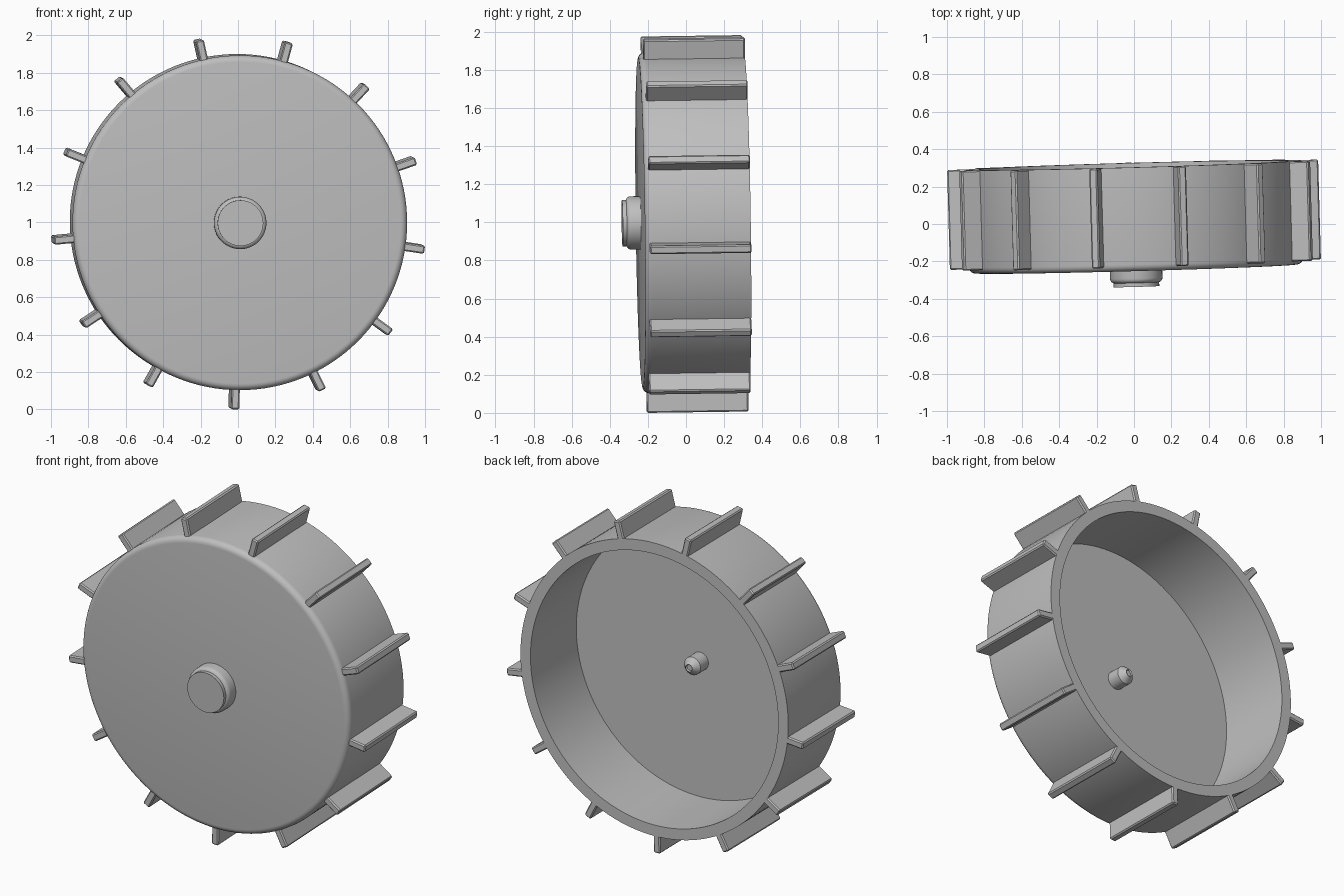
import bpy, bmesh
from math import radians, sin, cos, pi
from mathutils import Matrix, Vector, Euler

cube = bpy.data.objects.get("Cube")
if cube:
    bpy.data.objects.remove(cube, do_unlink=True)

grey = bpy.data.materials.new("plain grey")
grey.use_nodes = True
grey.diffuse_color = (0.52, 0.52, 0.52, 1)
grey.node_tree.nodes["Principled BSDF"].inputs["Base Color"].default_value = grey.diffuse_color

# The whole wheel leans slightly about its centre
PLACE = (Matrix.Translation((0.004, 0, 1.001))
         @ Euler((radians(0.8), 0, radians(1.6))).to_matrix().to_4x4())
FRONT, BACK = -0.24, 0.315


def finish(name, bm, smooth=True):
    bmesh.ops.recalc_face_normals(bm, faces=bm.faces)
    mesh = bpy.data.meshes.new(name)
    bm.to_mesh(mesh)
    bm.free()
    mesh.materials.append(grey)
    obj = bpy.data.objects.new(name, mesh)
    bpy.context.collection.objects.link(obj)
    obj.matrix_world = PLACE
    if smooth:
        bpy.ops.object.select_all(action='DESELECT')
        obj.select_set(True)
        bpy.context.view_layer.objects.active = obj
        bpy.ops.object.shade_smooth_by_angle(angle=radians(35))
    return obj


def corner(r, y, size, steps=5):
    """Rounded outer edge, from the front face round to the side."""
    return [(r - size + size * sin(a), y + size - size * cos(a))
            for a in (pi / 2 * i / steps for i in range(steps + 1))]


def lathe(name, profile, steps):
    """Spin (radius, y) points round the axle."""
    bm = bmesh.new()
    verts = [bm.verts.new((r, y, 0)) for r, y in profile]
    edges = [bm.edges.new(pair) for pair in zip(verts, verts[1:])]
    bmesh.ops.spin(bm, geom=verts + edges, cent=(0, 0, 0), axis=(0, 1, 0),
                   angle=2 * pi, steps=steps)
    bmesh.ops.remove_doubles(bm, verts=bm.verts, dist=1e-4)
    return finish(name, bm)


# Open-backed drum with a rounded front edge
lathe("wheel_drum",
      [(0, FRONT)] + corner(0.895, FRONT, 0.035)
      + [(0.895, BACK), (0.828, BACK), (0.828, -0.15), (0, -0.15)], 128)

# Rounded front hub and its raised cap
lathe("hub", [(0, -0.315)] + corner(0.14, -0.315, 0.025) + [(0.14, -0.23)], 64)
lathe("hub_cap", [(0, -0.335), (0.122, -0.335), (0.122, -0.31)], 64)

# Chamfered axle pin inside the drum
lathe("axle_pin", [(0.055, -0.16), (0.055, -0.07), (0.022, -0.035),
                   (0.018, -0.045), (0, -0.045)], 32)

# Thirteen paddles round the rim
bm = bmesh.new()
PADDLES, INNER, OUTER = 13, 0.87, 0.998
for i in range(PADDLES):
    angle = radians(-91.4) + 2 * pi * i / PADDLES
    place = (Matrix.Rotation(-angle, 4, 'Y')
             @ Matrix.Translation(((INNER + OUTER) / 2, 0.048, 0))
             @ Matrix.Diagonal((OUTER - INNER, 0.534, 0.044, 1)))
    bmesh.ops.create_cube(bm, size=1, matrix=place)
paddles = finish("paddles", bm, smooth=False)
bevel = paddles.modifiers.new("soft edges", 'BEVEL')
bevel.width = 0.007
bevel.segments = 1
